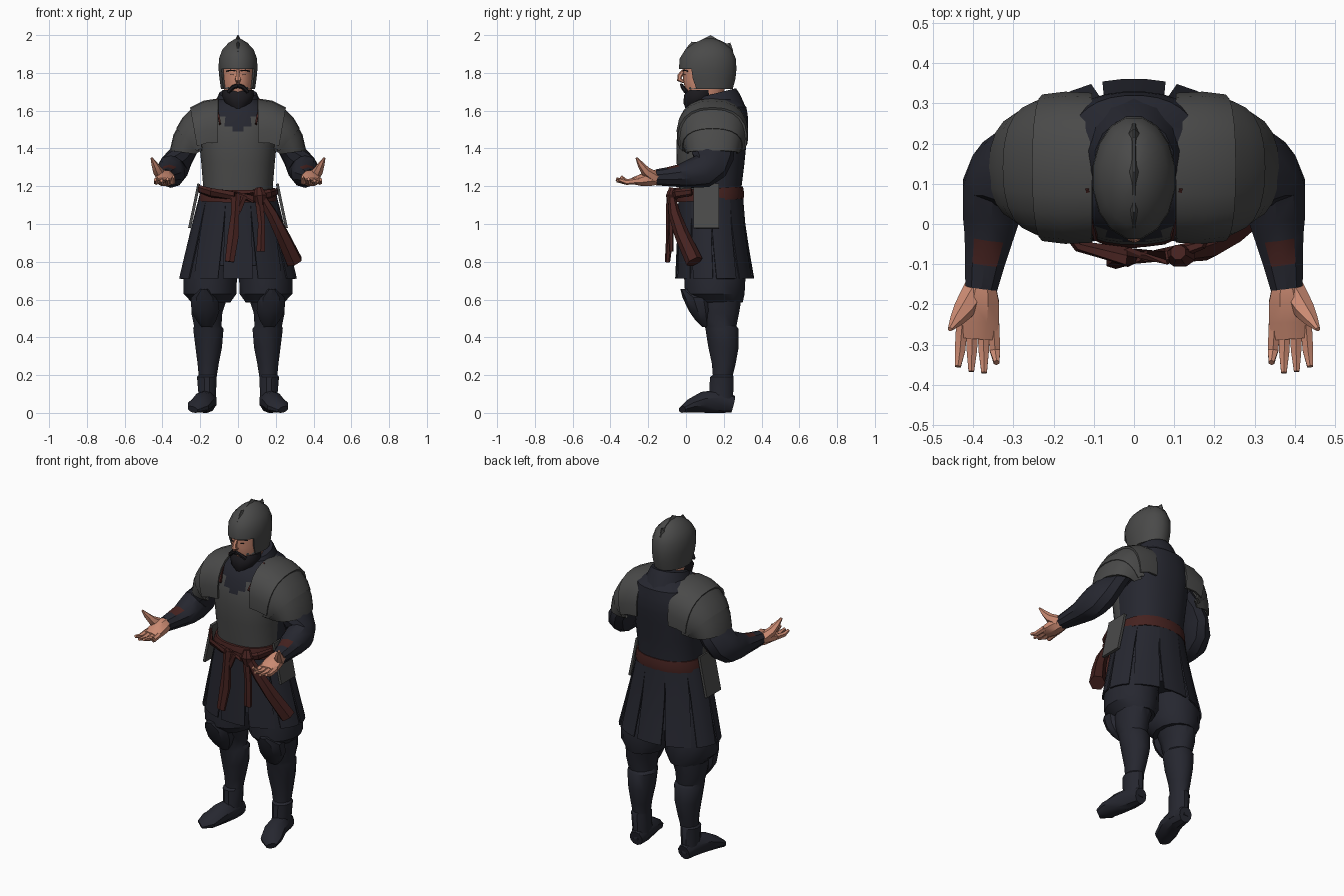
import bpy, bmesh, math
from mathutils import Vector

def material(name, r, g, b):
    m = bpy.data.materials.new(name)
    m.diffuse_color = (r, g, b, 1)
    return m

STEEL = material("steel grey", .068, .068, .067)
CLOTH = material("dark navy cloth", .019, .020, .029)
SASH = material("red brown sash", .060, .016, .014)
SKIN = material("skin", .62, .265, .175)
HAIR = material("dark beard", .012, .011, .014)

def skin(name, rows, mat, closed=True, caps=True, thick=0, mirror=False,
         rule=None, second=None, drop=None, angle=35):
    """Bridge rows of points into one surface."""
    bm = bmesh.new()
    vs = [[bm.verts.new(p) for p in row] for row in rows]
    n = len(rows[0])
    for a, b in zip(vs, vs[1:]):
        for i in range(n if closed else n - 1):
            j = (i + 1) % n
            bm.faces.new((a[i], a[j], b[j], b[i]))
    if closed and caps:
        bm.faces.new(vs[0])
        bm.faces.new(vs[-1])
    if drop:
        gone = [f for f in bm.faces if drop(f.calc_center_median())]
        bmesh.ops.delete(bm, geom=gone, context='FACES')
    bmesh.ops.recalc_face_normals(bm, faces=bm.faces)
    if thick:
        bmesh.ops.solidify(bm, geom=bm.faces[:], thickness=thick)
        bmesh.ops.recalc_face_normals(bm, faces=bm.faces)
    bm.normal_update()
    if rule:
        for f in bm.faces:
            f.material_index = int(rule(f.calc_center_median(), f.normal))
    me = bpy.data.meshes.new(name)
    bm.to_mesh(me)
    bm.free()
    me.materials.append(mat)
    if second:
        me.materials.append(second)
    ob = bpy.data.objects.new(name, me)
    bpy.context.collection.objects.link(ob)
    if mirror:
        ob.modifiers.new("mirror", 'MIRROR')
    bpy.ops.object.select_all(action='DESELECT')
    ob.select_set(True)
    bpy.context.view_layer.objects.active = ob
    bpy.ops.object.shade_smooth_by_angle(angle=math.radians(angle))
    return ob

def spow(v, p):
    return math.copysign(abs(v) ** p, v)

def loft(name, rings, mat, n=14, p=1, tilt=0, **kw):
    """Horizontal ellipses: (centre x, z, half width, front y, back y)."""
    rows = []
    for cx, z, rx, y0, y1 in rings:
        row = []
        for i in range(n):
            a = 2 * math.pi * (i + .5) / n
            y = (y0 + y1) / 2 + (y1 - y0) / 2 * spow(math.sin(a), p)
            row.append((cx + rx * spow(math.cos(a), p), y, z + tilt * (y - .15)))
        rows.append(row)
    return skin(name, rows, mat, **kw)

def tube(name, pts, mat, n=8, **kw):
    """Path of (x, y, z, half width, half height)."""
    P = [Vector(q[:3]) for q in pts]
    rows = []
    for k, q in enumerate(pts):
        t = (P[min(k + 1, len(P) - 1)] - P[max(k - 1, 0)]).normalized()
        side = (Vector((1, 0, 0)) - t * t.x).normalized()
        up = t.cross(side)
        rows.append([P[k] + side * q[3] * math.cos(a) + up * q[4] * math.sin(a)
                     for a in (2 * math.pi * (i + .5) / n for i in range(n))])
    return skin(name, rows, mat, **kw)

def arch(name, rings, lo=-12, hi=192, n=12):
    """Shoulder plate: rings of (x, z, half depth, height, outward tilt)."""
    rows = []
    for x, z, ry, rz, tilt in rings:
        t, row = math.radians(tilt), []
        for i in range(n + 1):
            a = math.radians(lo + (hi - lo) * i / n)
            h = rz * spow(math.sin(a), .85)
            row.append((x + h * math.sin(t), .14 + ry * spow(math.cos(a), .85), z + h * math.cos(t)))
        rows.append(row)
    skin(name, rows, STEEL, closed=False, thick=.012, mirror=True)

# Torso with a steel front cut to a rounded neckline
loft("torso", [(0, 1.10, .19, -.03, .295), (0, 1.2, .185, -.035, .295), (0, 1.32, .195, -.05, .31),
               (0, 1.42, .205, -.052, .32), (0, 1.49, .205, -.046, .33), (0, 1.515, .203, -.04, .33),
               (0, 1.54, .20, -.033, .33), (0, 1.57, .19, -.022, .328), (0, 1.62, .17, .0, .32),
               (0, 1.66, .11, .05, .28)], CLOTH, n=32, p=.85,
     second=STEEL, rule=lambda c, nn: c.y < .11 and 1.15 < c.z < 1.495 + max(0, abs(c.x) - .03) * 1.1)
loft("collar", [(0, 1.58, .14, .0, .315), (0, 1.655, .115, .02, .285), (0, 1.69, .10, .05, .265)],
     CLOTH, tilt=.25)
tube("neckline_trim", [(.095, -.035, 1.53, .006, .012), (.108, .01, 1.60, .006, .012),
                       (.116, .09, 1.655, .006, .012)], SASH, n=4, mirror=True)

# Layered shoulder armour
arch("shoulder_strap_plate", [(.105, 1.48, .187, .185, 0), (.17, 1.475, .19, .178, 4), (.225, 1.455, .183, .165, 10)])
arch("shoulder_middle_plate", [(.20, 1.445, .18, .178, 12), (.225, 1.43, .172, .15, 27), (.24, 1.41, .16, .13, 42)])
arch("shoulder_outer_plate", [(.22, 1.43, .165, .14, 35), (.245, 1.405, .152, .118, 55), (.262, 1.375, .138, .10, 82)],
     lo=-18, hi=198)

# Sleeves with a bracer patch
tube("sleeve", [(.19, .15, 1.48, .055, .10), (.255, .145, 1.42, .058, .11), (.30, .142, 1.36, .068, .112),
                (.335, .125, 1.305, .08, .098), (.352, .09, 1.28, .078, .09), (.355, .02, 1.265, .075, .075),
                (.362, -.035, 1.255, .063, .06), (.372, -.10, 1.25, .052, .05), (.38, -.16, 1.247, .042, .042)],
     CLOTH, n=10, mirror=True, second=SASH, rule=lambda c, nn: -.10 < c.y < -.035 and nn.z > .8)

# Hands, palms up
tube("palm", [(.378, -.14, 1.248, .034, .04), (.382, -.19, 1.243, .05, .045),
              (.387, -.24, 1.232, .055, .033), (.390, -.285, 1.228, .05, .018)], SKIN, mirror=True)
for i, (x, tx, ty, tz) in enumerate([(.35, .342, -.345, 1.25), (.375, .373, -.37, 1.238),
                                     (.402, .405, -.367, 1.23), (.428, .438, -.355, 1.235)]):
    tube("finger_%d" % (i + 1), [(x, -.25, 1.23, .017, .018), ((x + tx) / 2, -.315, 1.222, .015, .015),
                                 (tx, ty, tz, .008, .009)], SKIN, n=6, mirror=True)
tube("thumb", [(.395, -.165, 1.245, .032, .034), (.425, -.215, 1.28, .027, .026),
               (.442, -.24, 1.315, .018, .017), (.458, -.262, 1.35, .006, .006)], SKIN, n=6, mirror=True)

# Head, face and beard
loft("head", [(0, 1.60, .06, .04, .2), (0, 1.70, .075, .0, .2), (0, 1.76, .083, -.015, .22),
              (0, 1.85, .083, -.015, .23)], SKIN)
tube("nose", [(0, -.012, 1.815, .009, .008), (0, -.032, 1.785, .012, .014), (0, -.036, 1.765, .017, .013),
              (0, -.012, 1.752, .012, .008)], SKIN, n=6)
loft("beard", [(0, 1.60, .025, .0, .07), (0, 1.64, .07, -.016, .14), (0, 1.68, .088, -.014, .16),
               (0, 1.71, .084, .005, .17)], HAIR, n=12)
tube("moustache", [(.0, -.022, 1.733, .014, .009), (.025, -.018, 1.725, .012, .010),
                   (.052, .0, 1.70, .010, .012)], HAIR, n=6, mirror=True)
tube("eyebrow", [(.015, -.016, 1.811, .004, .004), (.04, -.008, 1.814, .004, .004),
                 (.062, .008, 1.809, .004, .004)], HAIR, n=4, mirror=True)
tube("eye", [(.025, -.012, 1.79, .003, .003), (.042, -.005, 1.79, .003, .003)], HAIR, n=4, mirror=True)

# Helmet open at the face, with a low crest
loft("helmet", [(0, 1.715, .092, .0, .25), (0, 1.77, .10, -.03, .265), (0, 1.82, .105, -.04, .27),
                (0, 1.875, .103, -.037, .267), (0, 1.925, .084, -.005, .245), (0, 1.96, .05, .045, .20),
                (0, 1.982, .012, .10, .15)], STEEL, n=16, thick=.01,
     drop=lambda c: c.z < 1.82 and c.y < .055)
top = [(-.01, 1.915), (.01, 1.942), (.03, 1.965), (.055, 1.962), (.10, 1.985), (.13, 2.0),
       (.16, 1.982), (.215, 1.955), (.235, 1.96), (.25, 1.915)]
skin("helmet_crest", [[(-.003, y, z), (.003, y, z), (.02, y + (.13 - y) * .15, z - .035),
                       (-.02, y + (.13 - y) * .15, z - .035)] for y, z in top], STEEL)

# Skirt of ten split panels over an inner lining
LEVELS = [(1.18, .197, -.04, .30), (1.0, .24, -.045, .315), (.85, .272, -.052, .338), (.712, .30, -.058, .362)]
for k in range(10):
    mid = math.radians(-90 + 36 * k)
    rows = []
    for j, (z, rx, y0, y1) in enumerate(LEVELS):
        half = math.radians(18.5 - 1.1 * j)
        grow = 1 + (.04 if k % 5 in (2, 3) else 0) * j / 3
        rows.append([((rx * grow) * math.cos(mid + u * half), (y0 + y1) / 2 + (y1 - y0) / 2 * math.sin(mid + u * half), z)
                     for u in (-1, -.33, .33, 1)])
    skin("skirt_panel_%d" % (k + 1), rows, CLOTH, closed=False, thick=.008)
loft("skirt_lining", [(0, 1.15, .18, -.02, .28), (0, .78, .26, -.03, .32)], CLOTH, n=16)

# Hip plates
skin("hip_plate", [[(x, y, z) for y in (.04, .10, .175)] for x, z in ((.215, 1.215), (.23, 1.14), (.264, .98))],
     STEEL, closed=False, thick=.015, mirror=True)

# Sash, knot and hanging ends
loft("sash", [(0, 1.125, .208, -.058, .305), (0, 1.155, .206, -.06, .308), (0, 1.19, .198, -.05, .302)],
     SASH, n=18, p=.9, tilt=.05)
tube("sash_fold", [(-.205, .03, 1.185, .01, .022), (-.14, -.055, 1.165, .012, .026),
                   (-.02, -.08, 1.15, .02, .03), (.08, -.08, 1.14, .02, .03), (.17, -.05, 1.16, .012, .025),
                   (.205, .03, 1.17, .01, .02)], SASH, n=6)
tube("sash_knot", [(.11, -.07, 1.19, .02, .02), (.115, -.08, 1.15, .04, .028), (.12, -.075, 1.10, .022, .02)], SASH)
tube("sash_end_left", [(-.01, -.08, 1.16, .03, .022), (-.015, -.085, 1.06, .024, .022),
                       (-.025, -.085, .94, .034, .020), (-.045, -.098, .80, .028, .014)], SASH, n=6)
tube("sash_end_middle", [(.11, -.075, 1.14, .025, .018), (.125, -.08, 1.0, .022, .015),
                         (.12, -.078, .855, .026, .012)], SASH, n=6)
tube("sash_end_short", [(.03, -.08, 1.15, .02, .014), (.0, -.085, 1.08, .024, .012),
                        (-.03, -.08, 1.01, .012, .008)], SASH, n=6)
tube("sash_end_right", [(.125, -.075, 1.14, .025, .02), (.18, -.06, 1.05, .032, .032),
                        (.235, -.02, .94, .038, .040), (.30, .045, .80, .046, .046)], SASH, n=6)

# Legs, boots and knee guards
loft("baggy_trousers", [(.12, .92, .12, .0, .28), (.147, .72, .145, -.01, .315), (.148, .63, .143, -.005, .31),
                        (.143, .585, .105, .04, .30)], CLOTH, mirror=True)
loft("boot_shaft", [(.15, .62, .10, .05, .30), (.165, .53, .085, .07, .285), (.16, .46, .075, .095, .27),
                    (.157, .445, .083, .10, .28), (.155, .35, .073, .115, .282), (.158, .26, .058, .135, .265),
                    (.16, .20, .05, .14, .25), (.165, .19, .054, .125, .255), (.163, .10, .048, .12, .252),
                    (.163, .04, .05, .11, .255)], CLOTH, n=12, mirror=True)
tube("boot_foot", [(.16, .25, .045, .04, .045), (.165, .18, .062, .054, .062), (.185, .09, .056, .06, .056),
                   (.21, .02, .036, .062, .036), (.24, -.02, .018, .032, .018)], CLOTH, n=10, mirror=True)
loft("knee_guard", [(.18, .655, .022, -.03, .02), (.177, .61, .075, -.018, .15), (.173, .54, .078, .015, .15),
                    (.168, .49, .055, .05, .14), (.165, .455, .03, .085, .13)], CLOTH, n=10, mirror=True)
